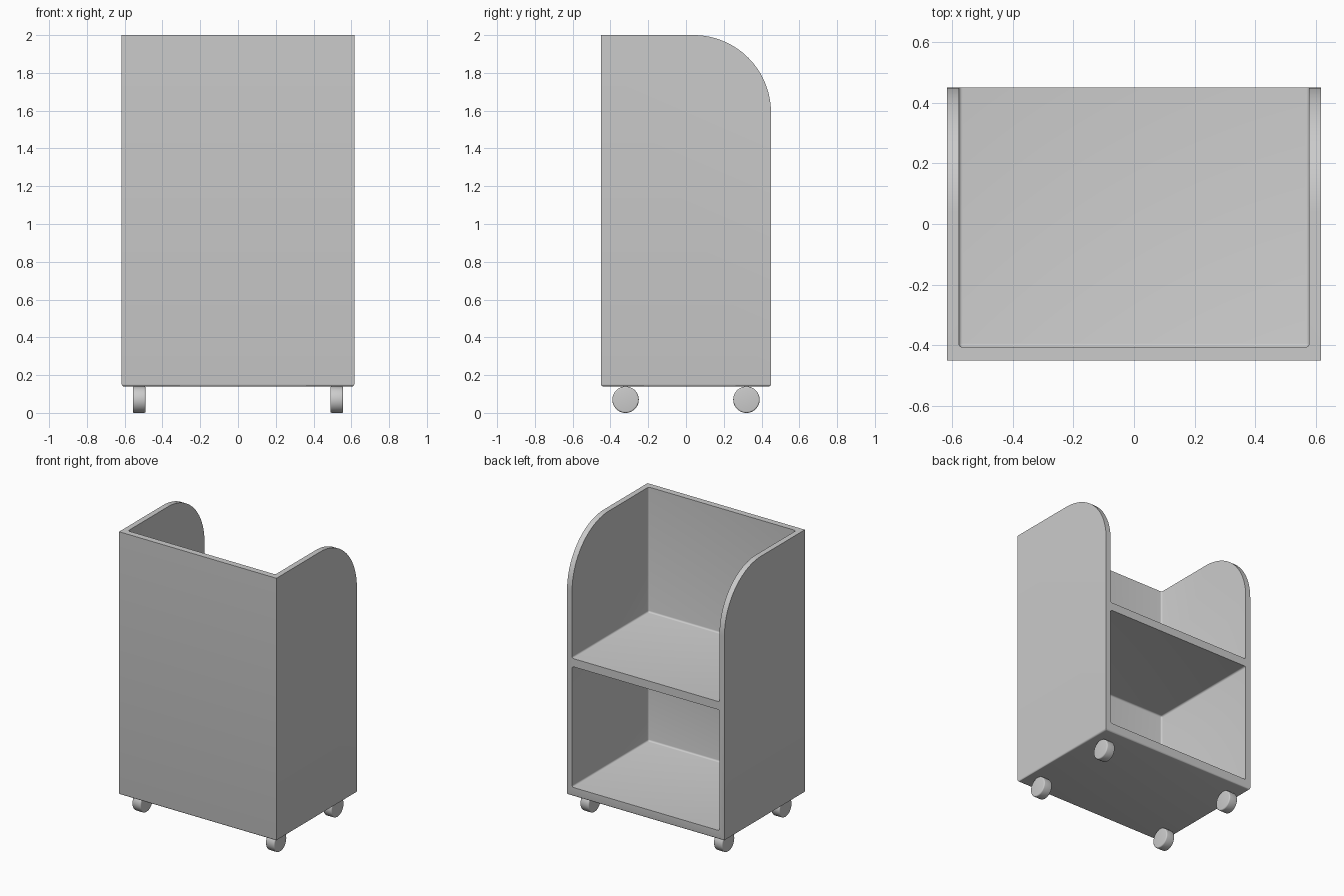
import bpy
import bmesh
import math
from mathutils import Matrix, Vector

cube = bpy.data.objects.get("Cube")
if cube:
    bpy.data.objects.remove(cube, do_unlink=True)

# Overall sizes
HALF_X, HALF_Y = 0.616, 0.45
BASE, TOP = 0.14, 2.0
INNER_X, INNER_Y = 0.577, -0.406
ARC = 0.41
FILLET = 0.012
WHEEL_R, WHEEL_W = 0.07, 0.068

grey = bpy.data.materials.new("light_grey")
grey.use_nodes = True
colour = (0.6, 0.6, 0.6, 1)
grey.diffuse_color = colour
grey.node_tree.nodes["Principled BSDF"].inputs["Base Color"].default_value = colour


def make_object(name, bm):
    bmesh.ops.recalc_face_normals(bm, faces=bm.faces[:])
    mesh = bpy.data.meshes.new(name)
    bm.to_mesh(mesh)
    bm.free()
    mesh.materials.append(grey)
    obj = bpy.data.objects.new(name, mesh)
    bpy.context.collection.objects.link(obj)
    return obj


def select_only(obj):
    bpy.ops.object.select_all(action="DESELECT")
    obj.select_set(True)
    bpy.context.view_layer.objects.active = obj


def smooth(obj):
    select_only(obj)
    bpy.ops.object.shade_smooth_by_angle(angle=math.radians(35))


def bevel(bm, edges, width):
    bmesh.ops.bevel(bm, geom=edges, offset=width, segments=4,
                    profile=0.5, affect="EDGES")


def rounded_box(name, low, high):
    low, high = Vector(low), Vector(high)
    bm = bmesh.new()
    bmesh.ops.create_cube(bm, size=1, matrix=Matrix.Translation((low + high) / 2)
                          @ Matrix.Diagonal((high - low).to_4d()))
    bevel(bm, bm.edges[:], FILLET)
    return make_object(name, bm)


# Cabinet body: side profile with a rounded back top corner, extruded sideways
profile = [(-HALF_Y, BASE), (HALF_Y, BASE)]
for i in range(33):
    a = math.pi / 2 * i / 32
    profile.append((HALF_Y - ARC + ARC * math.cos(a), TOP - ARC + ARC * math.sin(a)))
profile.append((-HALF_Y, TOP))

bm = bmesh.new()
side = bm.faces.new([bm.verts.new((-HALF_X, y, z)) for y, z in profile])
grown = bmesh.ops.extrude_face_region(bm, geom=[side], use_keep_orig=True)
new_verts = [g for g in grown["geom"] if isinstance(g, bmesh.types.BMVert)]
bmesh.ops.translate(bm, verts=new_verts, vec=(2 * HALF_X, 0, 0))
bmesh.ops.recalc_face_normals(bm, faces=bm.faces[:])
bottom_edges = [e for e in bm.edges if all(abs(v.co.z - BASE) < 0.001 for v in e.verts)]
bevel(bm, bottom_edges, FILLET)
cabinet = make_object("cabinet_body", bm)

# Hollow out the two compartments, leaving floor, shelf and walls
cutters = [
    rounded_box("lower_compartment_cutter", (-INNER_X, INNER_Y, 0.203), (INNER_X, 1, 1.057)),
    rounded_box("upper_compartment_cutter", (-INNER_X, INNER_Y, 1.115), (INNER_X, 1, 2.5)),
]
for cutter in cutters:
    cutter.hide_render = True
    select_only(cabinet)
    cut = cabinet.modifiers.new("hollow", "BOOLEAN")
    cut.operation = "DIFFERENCE"
    cut.solver = "EXACT"
    cut.object = cutter
    bpy.ops.object.modifier_apply(modifier=cut.name)
for cutter in cutters:
    bpy.data.objects.remove(cutter, do_unlink=True)
smooth(cabinet)

# Four wheels with softened rims
for end, y in (("front", -0.32), ("back", 0.32)):
    for hand, x in (("left", 0.523), ("right", -0.523)):
        bm = bmesh.new()
        bmesh.ops.create_cone(bm, cap_ends=True, segments=48, radius1=WHEEL_R,
                              radius2=WHEEL_R, depth=WHEEL_W,
                              matrix=Matrix.Translation((x, y, WHEEL_R))
                              @ Matrix.Rotation(math.pi / 2, 4, "Y"))
        rims = [e for e in bm.edges if any(len(f.verts) > 4 for f in e.link_faces)]
        bevel(bm, rims, 0.008)
        smooth(make_object(f"{end}_{hand}_wheel", bm))
